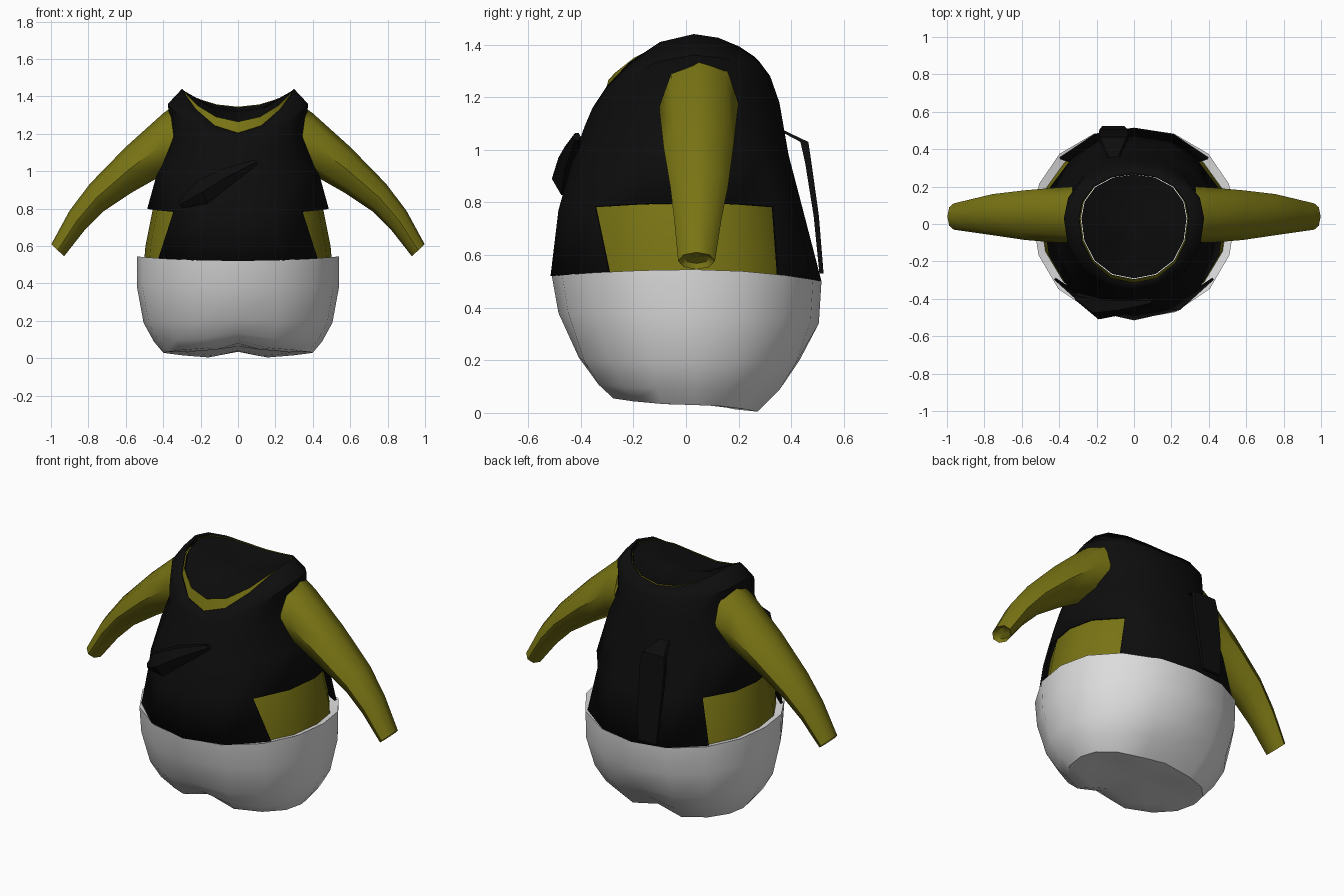
import bpy, bmesh, math
from mathutils import Vector

if "Cube" in bpy.data.objects:
    bpy.data.objects.remove(bpy.data.objects["Cube"])


def material(name, rgb):
    m = bpy.data.materials.new(name)
    m.diffuse_color = (*rgb, 1)
    m.use_nodes = True
    m.node_tree.nodes["Principled BSDF"].inputs["Base Color"].default_value = m.diffuse_color
    return m


BLACK = material("black cloth", (0.004, 0.004, 0.004))
OLIVE = material("olive cloth", (0.19, 0.175, 0.007))
WHITE = material("white cloth", (0.72, 0.72, 0.72))


def ring(zs, zf, zb, hx, yf, yb, half, p=2.15):
    """Closed garment section: side/front/back heights, half width, front/back depth."""
    angles = half + [180 - a for a in reversed(half[1:-1])]
    cy, pts = 0.03, []
    for a in angles:
        c, s = math.cos(math.radians(a)), math.sin(math.radians(a))
        k = (abs(c) ** p + abs(s) ** p) ** (-1 / p)
        depth = (cy - yf) if s < 0 else (yb - cy)
        z = zs + ((zf if s < 0 else zb) - zs) * s * s
        pts.append(Vector((hx * c * k, cy + depth * s * k, z)))
    return pts


def loft(name, rings, mat, cap_start=False, cap_end=False, skip=None, angle=40):
    bm = bmesh.new()
    rows = [[bm.verts.new(p) for p in r] for r in rings]
    n = len(rows[0])
    for j in range(len(rows) - 1):
        for i in range(n):
            if skip and skip(j, i):
                continue
            k = (i + 1) % n
            bm.faces.new((rows[j][i], rows[j][k], rows[j + 1][k], rows[j + 1][i]))
    for use, row in ((cap_start, rows[0]), (cap_end, rows[-1])):
        if use:
            mid = sum((v.co for v in row), Vector()) / n
            mid.z += use if isinstance(use, float) else 0
            c = bm.verts.new(mid)
            for i in range(n):
                bm.faces.new((row[i], row[(i + 1) % n], c))
    bmesh.ops.recalc_face_normals(bm, faces=bm.faces)
    me = bpy.data.meshes.new(name)
    bm.to_mesh(me)
    bm.free()
    me.materials.append(mat)
    ob = bpy.data.objects.new(name, me)
    bpy.context.collection.objects.link(ob)
    bpy.ops.object.select_all(action='DESELECT')
    bpy.context.view_layer.objects.active = ob
    ob.select_set(True)
    bpy.ops.object.shade_smooth_by_angle(angle=math.radians(angle))
    return ob


# Half circle of section angles, front centre to back centre
EVEN = [-90, -66, -43, -21, 0, 22, 44, 67, 90]
HEM = [-90, -62, -36, -18, 0, 20, 41, 66, 90]
CUT = [-90, -68, -46, -22, 0, 22, 46, 68, 90]

# Trousers: rounded bowl with a cleft between two short legs
pants_rings = [
    ring(0.03, 0.05, 0.01, 0.28, -0.22, 0.20, EVEN),
    ring(0.03, 0.06, 0.00, 0.40, -0.30, 0.29, EVEN),
    ring(0.09, 0.11, 0.09, 0.45, -0.36, 0.38, EVEN),
    ring(0.19, 0.20, 0.19, 0.505, -0.42, 0.445, EVEN),
    ring(0.38, 0.38, 0.34, 0.54, -0.485, 0.505, EVEN),
    ring(0.545, 0.52, 0.50, 0.54, -0.51, 0.515, EVEN),
    ring(0.52, 0.50, 0.48, 0.46, -0.43, 0.43, EVEN),
]
for j, (lift, pull) in enumerate([(0.03, 0.9), (0.035, 0.9), (0.025, 0.93), (0.01, 0.97)]):
    for v in pants_rings[j]:
        if abs(v.x) < 0.05:
            v.z += lift
            v.y *= pull
loft("trousers", pants_rings, WHITE, cap_start=0.03)

# Shirt body under the vest
loft("shirt", [
    ring(0.48, 0.47, 0.45, 0.505, -0.46, 0.46, EVEN),
    ring(0.60, 0.58, 0.58, 0.495, -0.455, 0.44, EVEN),
    ring(0.80, 0.78, 0.78, 0.455, -0.44, 0.40, EVEN),
    ring(1.00, 0.95, 0.98, 0.39, -0.39, 0.355, EVEN),
    ring(1.20, 1.10, 1.20, 0.32, -0.33, 0.30, EVEN)], OLIVE)

# Vest: shell with the lower sides cut away
n_half = len(EVEN) - 1


def side_cut(j, i):
    k = i if i < n_half else 2 * n_half - 1 - i
    return j == 0 and 2 <= k <= 5


vest = loft("vest", [
    ring(0.54, 0.52, 0.50, 0.515, -0.515, 0.515, HEM),
    ring(0.80, 0.77, 0.77, 0.485, -0.485, 0.445, CUT),
    ring(1.00, 0.95, 0.98, 0.43, -0.435, 0.39, EVEN),
    ring(1.20, 1.09, 1.18, 0.36, -0.385, 0.355, EVEN),
    ring(1.36, 1.16, 1.28, 0.375, -0.355, 0.32, EVEN),
    ring(1.44, 1.205, 1.34, 0.30, -0.325, 0.275, EVEN)], BLACK, skip=side_cut)
mod = vest.modifiers.new("thickness", 'SOLIDIFY')
mod.thickness = 0.012
mod.offset = -1

# Collar band and the dark lining that closes the neck
collar_top = ring(1.425, 1.265, 1.345, 0.285, -0.295, 0.268, EVEN)
loft("collar", [ring(1.41, 1.18, 1.31, 0.297, -0.318, 0.27, EVEN), collar_top], OLIVE)
lining = [Vector((v.x * 0.985, v.y * 0.985, v.z - 0.004)) for v in collar_top]
inner = [Vector((v.x * 0.5, v.y * 0.5, 1.31 + (v.z - 1.34) * 0.4)) for v in collar_top]
loft("neck_lining", [lining, inner], BLACK, cap_end=True)


def tube(name, stations, mat, sides=8, cap_end=False):
    """Stations: upper point (x, z), lower point (x, z), front y, back y."""
    rings = []
    for (ux, uz), (lx, lz), y0, y1 in stations:
        r = []
        for i in range(sides):
            a = 2 * math.pi * i / sides
            t, s = (1 + math.cos(a)) / 2, math.sin(a)
            r.append(Vector((lx + (ux - lx) * t, (y0 + y1) / 2 + (y1 - y0) / 2 * s,
                             lz + (uz - lz) * t)))
        rings.append(r)
    return loft(name, rings, mat, cap_end=cap_end, angle=50)


# Sleeves, mirrored left and right
for side, label in ((1, "right"), (-1, "left")):
    st = [((0.33, 1.36), (0.33, 0.99), -0.10, 0.20),
          ((0.40, 1.31), (0.42, 0.97), -0.10, 0.195),
          ((0.60, 1.13), (0.57, 0.885), -0.085, 0.18),
          ((0.79, 0.935), (0.72, 0.785), -0.06, 0.16),
          ((0.90, 0.79), (0.82, 0.685), -0.045, 0.135),
          ((0.998, 0.61), (0.93, 0.545), -0.03, 0.11),
          ((0.972, 0.613), (0.925, 0.568), -0.01, 0.09)]
    st = [((side * u[0], u[1]), (side * l[0], l[1]), a, b) for u, l, a, b in st]
    tube(label + "_sleeve", st, OLIVE, cap_end=True)

# Diagonal cloth fold across the front of the vest
fold = []
for x, y, z, r in ((-0.31, -0.39, 0.82, 0.02), (-0.19, -0.44, 0.89, 0.07),
                   (-0.06, -0.435, 0.97, 0.05), (0.10, -0.415, 1.05, 0.015)):
    fold.append([Vector((x - 0.5 * r * math.sin(a), y + r * math.cos(a), z + r * math.sin(a)))
                 for a in (math.tau * i / 6 for i in range(6))])
loft("front_fold", fold, BLACK, cap_start=True, cap_end=True)

# Loose strip hanging down the back
strip = []
for y, z, w, t in ((0.36, 1.075, 0.03, 0.01), (0.45, 1.03, 0.07, 0.015),
                   (0.465, 0.95, 0.08, 0.012), (0.495, 0.75, 0.075, 0.01),
                   (0.515, 0.53, 0.06, 0.008)):
    strip.append([Vector((-0.11 + sx * w, y + sy * t, z))
                  for sx, sy in ((-1, -1), (1, -1), (1, 1), (-1, 1))])
loft("back_strip", strip, BLACK, cap_start=True, cap_end=True)
